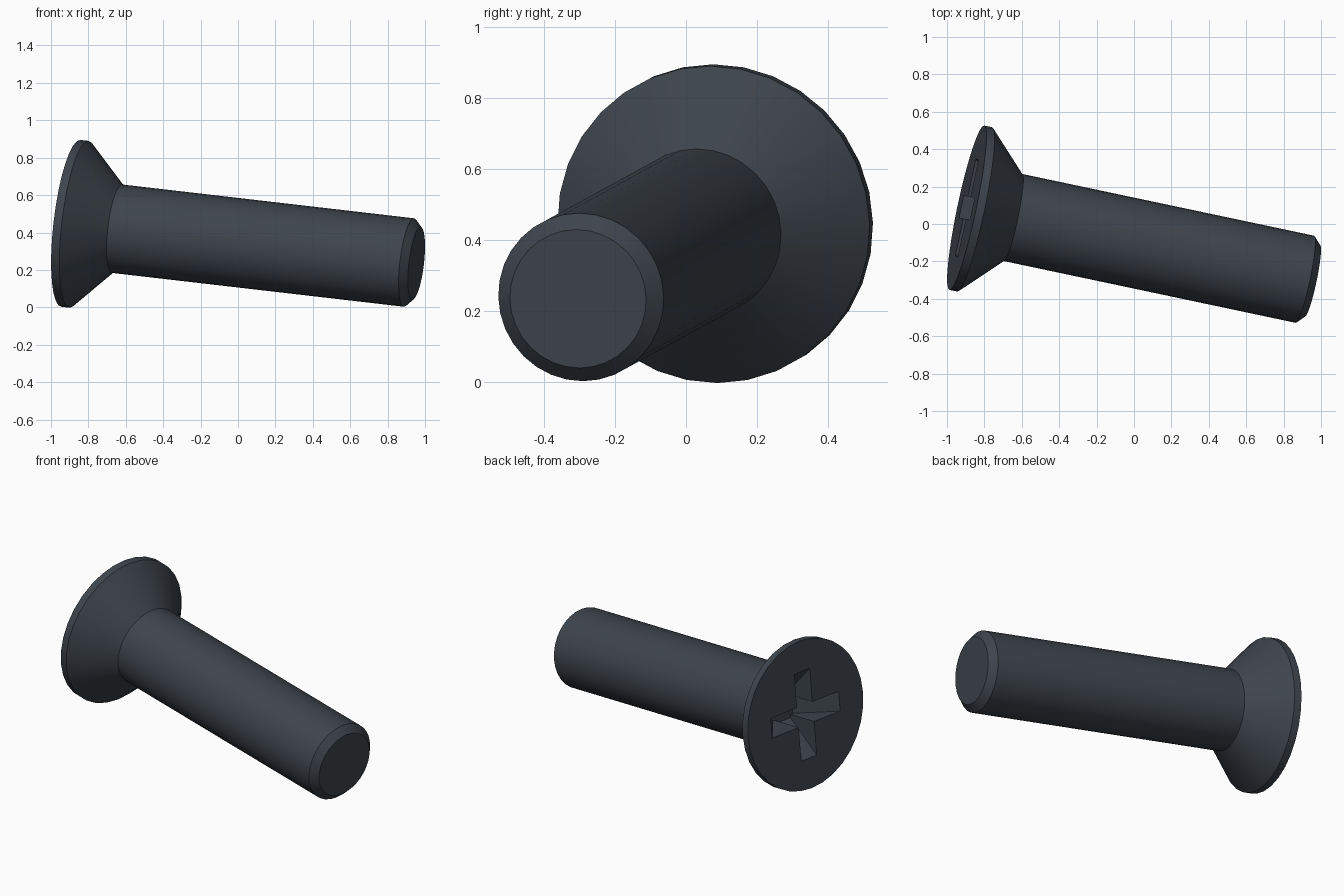
import bpy, bmesh, math
from mathutils import Matrix, Vector

cube = bpy.data.objects.get("Cube")
if cube:
    bpy.data.objects.remove(cube, do_unlink=True)

SIDES = 32
HEAD_CENTRE = Vector((-0.894, 0.087, 0.449))
TIP_CENTRE = Vector((0.954, -0.304, 0.235))

# Frame of the bolt: local z runs from the head face to the tip
axis = TIP_CENTRE - HEAD_CENTRE
length = axis.length
axis.normalize()
side = Vector((0, 0, 1)).cross(axis).normalized()
up = axis.cross(side)
frame = Matrix((side, up, axis)).transposed().to_4x4()
frame.translation = HEAD_CENTRE

steel = bpy.data.materials.new("dark steel")
steel.use_nodes = True
colour = (0.048, 0.059, 0.073, 1)
steel.diffuse_color = colour
steel.node_tree.nodes["Principled BSDF"].inputs["Base Color"].default_value = colour


def loft(name, rings):
    """Closed solid skinned through rings of points along local z."""
    bm = bmesh.new()
    loops = [[bm.verts.new(p) for p in ring] for ring in rings]
    n = len(loops[0])
    for a, b in zip(loops, loops[1:]):
        for i in range(n):
            j = (i + 1) % n
            bm.faces.new((a[i], a[j], b[j], b[i]))
    bm.faces.new(loops[0][::-1])
    bm.faces.new(loops[-1])
    bmesh.ops.recalc_face_normals(bm, faces=bm.faces)
    mesh = bpy.data.meshes.new(name)
    bm.to_mesh(mesh)
    bm.free()
    mesh.materials.append(steel)
    obj = bpy.data.objects.new(name, mesh)
    bpy.context.collection.objects.link(obj)
    obj.matrix_world = frame
    return obj


def circle(r, z):
    angles = [2 * math.pi * i / SIDES for i in range(SIDES)]
    return [(r * math.cos(a), r * math.sin(a), z) for a in angles]


def rectangle(w, h, z):
    return [(-w, -h, z), (w, -h, z), (w, h, z), (-w, h, z)]


# Countersunk head, shank and chamfered tip as one turned profile
profile = [(0.449, 0), (0.449, 0.045), (0.238, 0.254),
           (0.238, length - 0.041), (0.196, length)]
bolt = loft("countersunk_bolt", [circle(r, z) for r, z in profile])

# Cross recess: two tapered slots cut into the head face
TOP, BOTTOM, HALF_WIDTH, DEPTH = 0.265, 0.08, 0.06, 0.2
slope = (TOP - BOTTOM) / DEPTH
stations = [(TOP + 0.05 * slope, -0.05), (BOTTOM, DEPTH)]
slots = [
    loft("slot_cutter_across", [rectangle(s, HALF_WIDTH, z) for s, z in stations]),
    loft("slot_cutter_upright", [rectangle(HALF_WIDTH, s, z) for s, z in stations]),
]
bpy.context.view_layer.update()
bpy.ops.object.select_all(action="DESELECT")
bolt.select_set(True)
bpy.context.view_layer.objects.active = bolt
for slot in slots:
    slot.hide_render = True
    cut = bolt.modifiers.new("recess", "BOOLEAN")
    cut.operation = "DIFFERENCE"
    cut.solver = "EXACT"
    cut.object = slot
    bpy.ops.object.modifier_apply(modifier=cut.name)
for slot in slots:
    bpy.data.objects.remove(slot, do_unlink=True)

bpy.ops.object.shade_smooth_by_angle(angle=math.radians(30))
